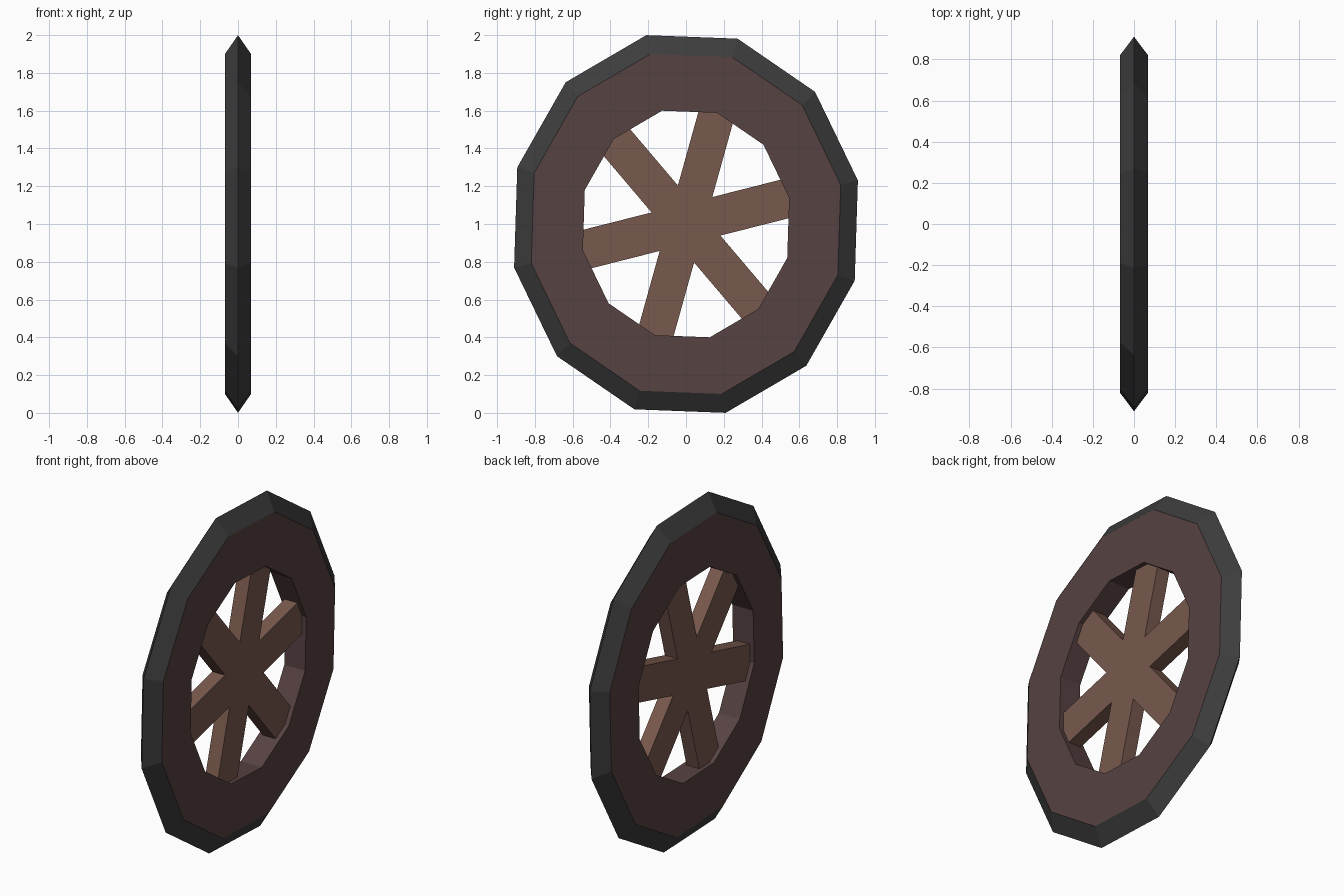
import bpy
import bmesh
from math import sin, cos, radians, pi

if "Cube" in bpy.data.objects:
    bpy.data.objects.remove(bpy.data.objects["Cube"])

SIDES = 12
TURN = radians(17)          # roll of the wheel about its axle
WIDE, TALL = 0.934, 1.026   # slightly oval wheel
HALF = 0.069                # half thickness of the rim
SPOKE_HALF = 0.042          # half thickness of the spokes
SPOKE_WIDTH = 0.102         # half width of each spoke


def material(name, color):
    mat = bpy.data.materials.new(name)
    mat.use_nodes = True
    mat.diffuse_color = (*color, 1)
    mat.node_tree.nodes["Principled BSDF"].inputs["Base Color"].default_value = (*color, 1)
    return mat


def point(x, along, across, angle):
    """Place a point by its distance along and across a wheel direction."""
    y = along * sin(angle) + across * cos(angle)
    z = along * cos(angle) - across * sin(angle)
    return (x, y * WIDE, 1 + z * TALL)


def finish(name, bm, mat):
    mesh = bpy.data.meshes.new(name)
    bm.to_mesh(mesh)
    bm.free()
    mesh.materials.append(mat)
    obj = bpy.data.objects.new(name, mesh)
    bpy.context.collection.objects.link(obj)
    return obj


def lathe(name, profile, mat):
    """Spin an (x, radius) profile around the axle."""
    bm = bmesh.new()
    rings = [[bm.verts.new(point(x, r, 0, TURN + 2 * pi * i / SIDES)) for x, r in profile]
             for i in range(SIDES)]
    for i, a in enumerate(rings):
        b = rings[(i + 1) % SIDES]
        for k in range(len(profile) - 1):
            bm.faces.new((a[k], a[k + 1], b[k + 1], b[k]))
    return finish(name, bm, mat)


rubber = material("dark grey rubber", (0.046, 0.047, 0.046))
dark_wood = material("dark brown wood", (0.096, 0.054, 0.054))
wood = material("brown wood", (0.190, 0.100, 0.075))

# Tyre with a ridged tread, and the flat rim inside it
lathe("tyre", [(-HALF, 0.9), (0, 1), (HALF, 0.9)], rubber)
lathe("rim", [(HALF, 0.9), (HALF, 0.6), (-HALF, 0.6), (-HALF, 0.9)], dark_wood)

# Six spokes as one extruded star, with the ends sunk into the rim
bm = bmesh.new()
outline = []
for i in range(6):
    angle = TURN + i * pi / 3
    outline += [(0.62, -SPOKE_WIDTH, angle), (0.62, SPOKE_WIDTH, angle),
                (2 * SPOKE_WIDTH, 0, angle + pi / 6)]
star = bm.faces.new([bm.verts.new(point(-SPOKE_HALF, *p)) for p in outline])
extruded = bmesh.ops.extrude_face_region(bm, geom=[star], use_keep_orig=True)
moved = [v for v in extruded["geom"] if isinstance(v, bmesh.types.BMVert)]
bmesh.ops.translate(bm, verts=moved, vec=(2 * SPOKE_HALF, 0, 0))
bmesh.ops.recalc_face_normals(bm, faces=bm.faces)
finish("spokes", bm, wood)
